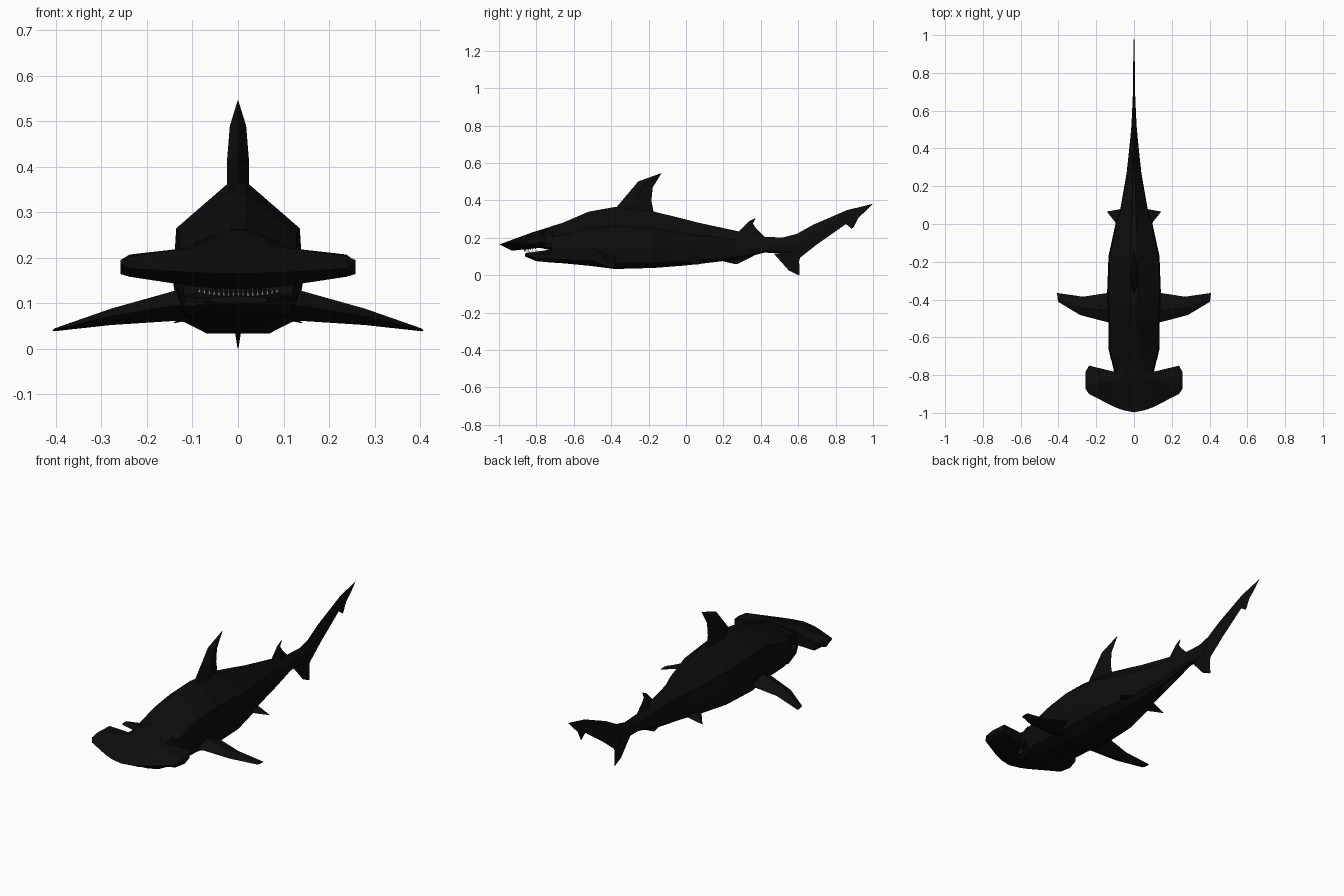
import bpy, bmesh, math
from mathutils import Vector

if "Cube" in bpy.data.objects:
    bpy.data.objects.remove(bpy.data.objects["Cube"])


def material(name, col):
    m = bpy.data.materials.new(name)
    m.diffuse_color = (*col, 1)
    m.use_nodes = True
    m.node_tree.nodes["Principled BSDF"].inputs["Base Color"].default_value = m.diffuse_color
    return m


SKIN = material("black skin", (0.004, 0.004, 0.004))
TOOTH = material("pale tooth", (0.5, 0.5, 0.48))


def finish(bm, name, mat):
    bmesh.ops.recalc_face_normals(bm, faces=bm.faces)
    me = bpy.data.meshes.new(name)
    bm.to_mesh(me)
    bm.free()
    me.materials.append(mat)
    ob = bpy.data.objects.new(name, me)
    bpy.context.collection.objects.link(ob)
    return ob


def loft(name, rings, mat=SKIN):
    """Skin a row of closed rings and cap both ends."""
    bm = bmesh.new()
    rows = [[bm.verts.new(p) for p in r] for r in rings]
    n = len(rows[0])
    for a, b in zip(rows, rows[1:]):
        for i in range(n):
            j = (i + 1) % n
            bm.faces.new((a[i], a[j], b[j], b[i]))
    bm.faces.new(rows[0])
    bm.faces.new(rows[-1])
    return finish(bm, name, mat)


def body_ring(y, top, bottom, w):
    """Faceted hull section: ridge, shoulder, flank, lower flank, belly."""
    h = top - bottom
    half = [(0.14, 1), (0.95, 0.7), (1, 0.35), (0.9, 0.1), (0.48, 0.01)]
    pts = half + [(-x, z) for x, z in reversed(half)]
    return [(x * w, y, bottom + z * h) for x, z in pts]


def fin(name, stations, thick_dir=(1, 0, 0)):
    """Diamond-section blade from (leading, trailing, half thickness)."""
    d = Vector(thick_dir)
    rings = []
    for lead, trail, t in stations:
        a, b = Vector(lead), Vector(trail)
        mid = a.lerp(b, 0.4)
        rings.append([a, mid + d * t, b, mid - d * t])
    return loft(name, rings)


def centre_fin(name, stations):
    return fin(name, [((0, *a), (0, *b), t) for a, b, t in stations])


# Main body, snout and lower jaw
loft("body", [body_ring(*s) for s in [
    (-.72, .262, .066, .122), (-.66, .28, .062, .135), (-.52, .34, .048, .135),
    (-.38, .365, .03, .143), (-.17, .34, .036, .135), (0, .298, .05, .098),
    (.07, .28, .058, .074), (.27, .237, .083, .039), (.42, .205, .12, .023),
    (.57, .20, .115, .009)]])
loft("snout", [body_ring(*s) for s in [
    (-.84, .222, .148, .095), (-.78, .242, .145, .106), (-.71, .264, .13, .122)]])
loft("lower_jaw", [body_ring(*s) for s in [
    (-.86, .116, .100, .065), (-.80, .126, .075, .095), (-.71, .14, .066, .122)]])

# Wide hammer head, one section per side station, mirrored
side = [
    (.258, [(-.87, .186), (-.82, .195), (-.785, .192), (-.785, .178), (-.82, .164)]),
    (.238, [(-.90, .176), (-.85, .203), (-.75, .207), (-.75, .166), (-.87, .158)]),
    (.105, [(-.968, .168), (-.83, .222), (-.782, .222), (-.782, .15), (-.90, .138)])]
centre = [(0, [(-.997, .165), (-.82, .23), (-.72, .26), (-.76, .15), (-.93, .131)])]
near = [(.06, [(-.985, .166), (-.82, .228), (-.75, .246), (-.77, .15), (-.925, .133)])]
right = side + near
stations = [(-x, p) for x, p in right] + centre + right[::-1]
loft("hammer_head", [[(x, y, z) for y, z in p] for x, p in stations])

# Fins along the middle
centre_fin("dorsal_fin", [
    ((-.40, .33), (-.17, .32), .024), ((-.32, .425), (-.185, .40), .024),
    ((-.255, .502), (-.178, .47), .018), ((-.14, .543), (-.13, .547), .001)])
centre_fin("second_dorsal_fin", [
    ((.27, .22), (.43, .195), .016), ((.31, .262), (.375, .25), .010),
    ((.335, .288), (.358, .275), .006), ((.365, .303), (.372, .304), .001)])
centre_fin("anal_fin", [
    ((.17, .09), (.40, .13), .014), ((.20, .074), (.36, .103), .009),
    ((.26, .060), (.275, .060), .001)])
centre_fin("tail_upper_lobe", [
    ((.50, .198), (.50, .107), .015), ((.59, .22), (.605, .09), .010),
    ((.68, .27), (.70, .165), .006), ((.86, .348), (.86, .277), .004),
    ((1.0, .382), (.91, .295), .002)])
centre_fin("tail_notch", [
    ((.84, .285), (.925, .315), .004), ((.885, .250), (.895, .255), .001)])
centre_fin("tail_lower_lobe", [
    ((.47, .115), (.62, .13), .012), ((.55, .025), (.605, .075), .008),
    ((.60, .001), (.608, .0), .001)])

# Paired fins
for s, label in ((-1, "left"), (1, "right")):
    fin("pectoral_fin_" + label, [
        ((s * .10, -.525, .095), (s * .10, -.365, .095), .038),
        ((s * .14, -.52, .094), (s * .14, -.365, .094), .033),
        ((s * .285, -.482, .07), (s * .27, -.385, .07), .018),
        ((s * .402, -.412, .042), (s * .408, -.365, .040), .003)], (0, 0, 1))
    fin("pelvic_fin_" + label, [
        ((s * .05, -.02, .09), (s * .04, .09, .09), .015),
        ((s * .092, .0, .078), (s * .066, .08, .078), .011),
        ((s * .138, .058, .058), (s * .143, .066, .056), .001)], (0, 0, 1))

# Rows of small teeth around the mouth
for name, z0, sign, depth in (("upper_teeth", .138, -1, -.865),
                              ("lower_teeth", .115, 1, -.852)):
    bm = bmesh.new()
    for i in range(17):
        u = i / 8 - 1
        x, y, z = .085 * u, depth + .06 * u * u, z0 + .008 * u * u
        base = [bm.verts.new((x + .0035 * math.cos(k * math.tau / 3),
                              y + .0035 * math.sin(k * math.tau / 3), z))
                for k in range(3)]
        tip = bm.verts.new((x, y, z + sign * .014))
        bm.faces.new(base)
        for k in range(3):
            bm.faces.new((base[k], base[(k + 1) % 3], tip))
    finish(bm, name, TOOTH)
